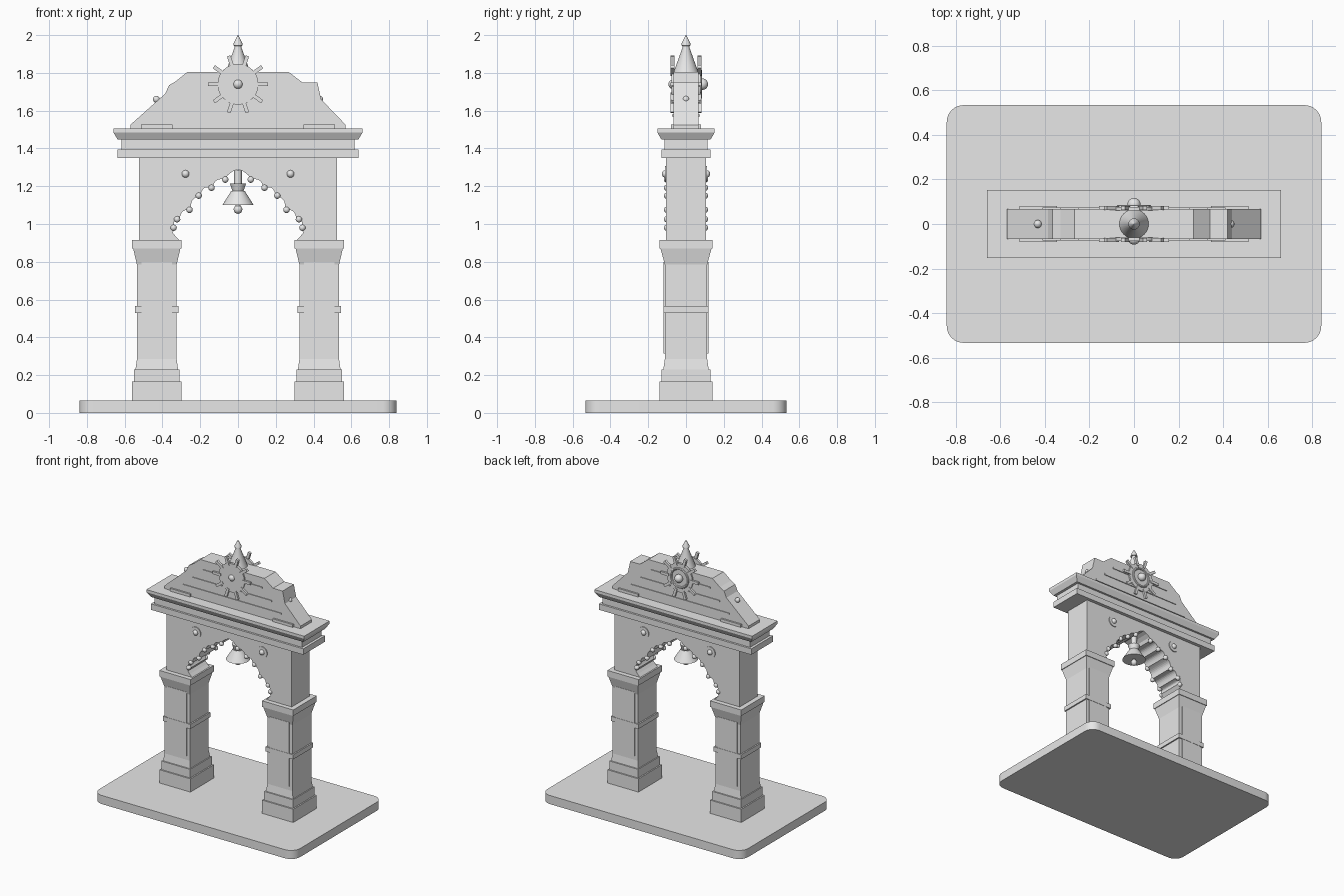
import bpy, bmesh, math
from mathutils import Vector, Matrix

if "Cube" in bpy.data.objects:
    bpy.data.objects.remove(bpy.data.objects["Cube"])

stone = bpy.data.materials.new("grey_stone")
stone.use_nodes = True
GREY = (0.8, 0.8, 0.8, 1)
stone.diffuse_color = GREY
stone.node_tree.nodes["Principled BSDF"].inputs["Base Color"].default_value = GREY


def finish(bm, name, smooth=False):
    bmesh.ops.recalc_face_normals(bm, faces=bm.faces)
    mesh = bpy.data.meshes.new(name)
    bm.to_mesh(mesh)
    bm.free()
    mesh.materials.append(stone)
    obj = bpy.data.objects.new(name, mesh)
    bpy.context.collection.objects.link(obj)
    if smooth:
        bpy.ops.object.select_all(action='DESELECT')
        obj.select_set(True)
        bpy.context.view_layer.objects.active = obj
        bpy.ops.object.shade_smooth_by_angle(angle=math.radians(35))
    return obj


def skin(name, rings, smooth=False):
    """Join closed rings of points into a capped solid."""
    bm = bmesh.new()
    loops = [[bm.verts.new(p) for p in ring] for ring in rings]
    n = len(loops[0])
    for a, b in zip(loops, loops[1:]):
        for i in range(n):
            j = (i + 1) % n
            bm.faces.new((a[i], a[j], b[j], b[i]))
    bm.faces.new(loops[0])
    bm.faces.new(loops[-1])
    return finish(bm, name, smooth)


def stack(name, sections, x=0, y=0):
    """Rectangular sections (z, half width, half depth)."""
    return skin(name, [[(x + i * w, y + j * d, z) for i, j in
                        ((-1, -1), (1, -1), (1, 1), (-1, 1))] for z, w, d in sections])


def box(name, x, y, z0, z1, w, d):
    return stack(name, [(z0, w, d), (z1, w, d)], x, y)


def prism(name, outline, y0, y1, smooth=False):
    return skin(name, [[(x, y, z) for x, z in outline] for y in (y0, y1)], smooth)


def lathe(name, profile, sides=32):
    ring = [math.tau * i / sides for i in range(sides)]
    return skin(name, [[(r * math.cos(a), r * math.sin(a), z) for a in ring]
                       for r, z in profile], True)


def circle(r, x, z, n=40):
    return [(x + r * math.cos(math.tau * i / n), z + r * math.sin(math.tau * i / n))
            for i in range(n)]


def ball(name, x, y, z, r):
    bm = bmesh.new()
    bmesh.ops.create_uvsphere(bm, u_segments=20, v_segments=12, radius=r,
                              matrix=Matrix.Translation((x, y, z)))
    return finish(bm, name, True)


def torus(name, x, y, z, R, r):
    bm = bmesh.new()
    n, m = 40, 8
    grid = []
    for i in range(n):
        a = math.tau * i / n
        row = []
        for k in range(m):
            b = math.tau * k / m
            q = R + r * math.cos(b)
            row.append(bm.verts.new((x + q * math.cos(a), y + r * math.sin(b),
                                     z + q * math.sin(a))))
        grid.append(row)
    for i in range(n):
        for k in range(m):
            i2, k2 = (i + 1) % n, (k + 1) % m
            bm.faces.new((grid[i][k], grid[i2][k], grid[i2][k2], grid[i][k2]))
    return finish(bm, name, True)


# Ground slab with rounded corners
slab = []
for cx, cy, start in ((1, 1, 0), (-1, 1, 1), (-1, -1, 2), (1, -1, 3)):
    for i in range(9):
        a = math.pi / 2 * (start + i / 8)
        slab.append((cx * 0.765 + 0.075 * math.cos(a), cy * 0.458 + 0.075 * math.sin(a)))
skin("base_slab", [[(x, y, z) for x, y in slab] for z in (0, 0.065)], True)

# Pillars with plinth, shaft, flared capital, band and face panels
for side, s in (("left", 1), ("right", -1)):
    px = s * 0.43
    stack(side + "_pillar", [
        (0.06, 0.13, 0.14), (0.165, 0.13, 0.14), (0.165, 0.12, 0.13), (0.23, 0.12, 0.13),
        (0.23, 0.113, 0.12), (0.285, 0.105, 0.112), (0.785, 0.105, 0.112),
        (0.87, 0.125, 0.135), (0.87, 0.13, 0.14), (0.916, 0.13, 0.14)], px)
    box(side + "_pillar_band", px, 0, 0.53, 0.565, 0.115, 0.12)
    for face, f in (("front", -1), ("back", 1)):
        box(f"{side}_pillar_{face}_panel", px, f * 0.112, 0.315, 0.8, 0.08, 0.006)

# Scalloped arch: scooped lobes between inward cusps
cusps = [Vector(p) for p in ((0.065, 1.235), (0.135, 1.192), (0.2, 1.15), (0.247, 1.075),
                             (0.31, 1.025), (0.328, 0.98))]
edge = [(0.03, 1.278), (0.055, 1.258)]
for a, b in zip(cusps, cusps[1:]):
    d = b - a
    out = Vector((-d.y, d.x)).normalized()
    for i in range(8):
        t = i / 8
        edge.append(tuple(a + d * t + out * 0.022 * math.sin(math.pi * t)))
edge += [tuple(cusps[-1]), (0.346, 0.955), (0.33, 0.935), (0.305, 0.91), (0.523, 0.91), (0.523, 1.355)]
outline = [(0, 1.29)] + edge + [(-x, z) for x, z in reversed(edge)]
prism("scalloped_arch", outline, -0.105, 0.105)

# Beads on the cusps and rosettes on the spandrels
for face, f in (("front", -1), ("back", 1)):
    for side, s in (("left", 1), ("right", -1)):
        for i, c in enumerate(cusps):
            ball(f"{face}_{side}_arch_bead_{i}", s * c.x * 1.04, f * 0.1, c.y, 0.017)
        prism(f"{face}_{side}_rosette_disc", circle(0.042, s * 0.278, 1.265), f * 0.1, f * 0.111)
        ball(f"{face}_{side}_rosette_boss", s * 0.278, f * 0.108, 1.265, 0.02)

# Lintel and cornice
stack("cornice", [
    (1.35, 0.637, 0.13), (1.395, 0.637, 0.13), (1.395, 0.617, 0.115), (1.447, 0.617, 0.115),
    (1.447, 0.637, 0.13), (1.485, 0.66, 0.152), (1.505, 0.66, 0.152)])

# Stepped pediment, uneven on its two ends
prism("pediment", [
    (-0.57, 1.5), (0.57, 1.5), (0.57, 1.525), (0.44, 1.66), (0.42, 1.75), (0.34, 1.75),
    (0.268, 1.805), (-0.268, 1.805), (-0.33, 1.755), (-0.365, 1.735), (-0.385, 1.69),
    (-0.57, 1.525)], -0.067, 0.067)
for side, s in (("left", 1), ("right", -1)):
    box(side + "_pediment_foot", s * 0.43, 0, 1.5, 1.526, 0.084, 0.08)
    ball(side + "_pediment_bead", s * 0.432, 0, 1.66, 0.018)

# Relief strips and sun wheel on both faces
WZ = 1.74
for face, f in (("front", -1), ("back", 1)):
    for i, (z, w) in enumerate(((1.575, 0.41), (1.65, 0.33), (1.73, 0.25))):
        box(f"{face}_pediment_strip_{i}", 0, f * 0.067, z - 0.006, z + 0.006, w, 0.006)
    prism(face + "_sun_disc", circle(0.108, 0, WZ), f * 0.06, f * 0.077, True)
    for k in range(10):
        a = math.tau * k / 10
        u, v = Vector((math.cos(a), math.sin(a))), Vector((-math.sin(a), math.cos(a)))
        ray = [Vector((0, WZ)) + u * r + v * h
               for r, h in ((0.09, -0.01), (0.158, -0.01), (0.158, 0.01), (0.09, 0.01))]
        prism(f"{face}_sun_ray_{k}", [tuple(p) for p in ray], f * 0.062, f * 0.081)
ball("front_sun_boss", 0, -0.067, WZ, 0.026)
torus("back_sun_ring", 0, 0.077, WZ, 0.07, 0.009)
ball("back_sun_boss", 0, 0.087, WZ, 0.03)

# Spire on top
lathe("spire", [(0.067, 1.8), (0.018, 1.935), (0.018, 1.943), (0.025, 1.945),
                (0.022, 1.96), (0.001, 2.0)])

# Hanging bell
lathe("bell", [(0.02, 1.285), (0.02, 1.215), (0.043, 1.215), (0.03, 1.175), (0.036, 1.175),
               (0.083, 1.1), (0.012, 1.1), (0.012, 1.08)])
ball("bell_clapper", 0, 0, 1.077, 0.023)
